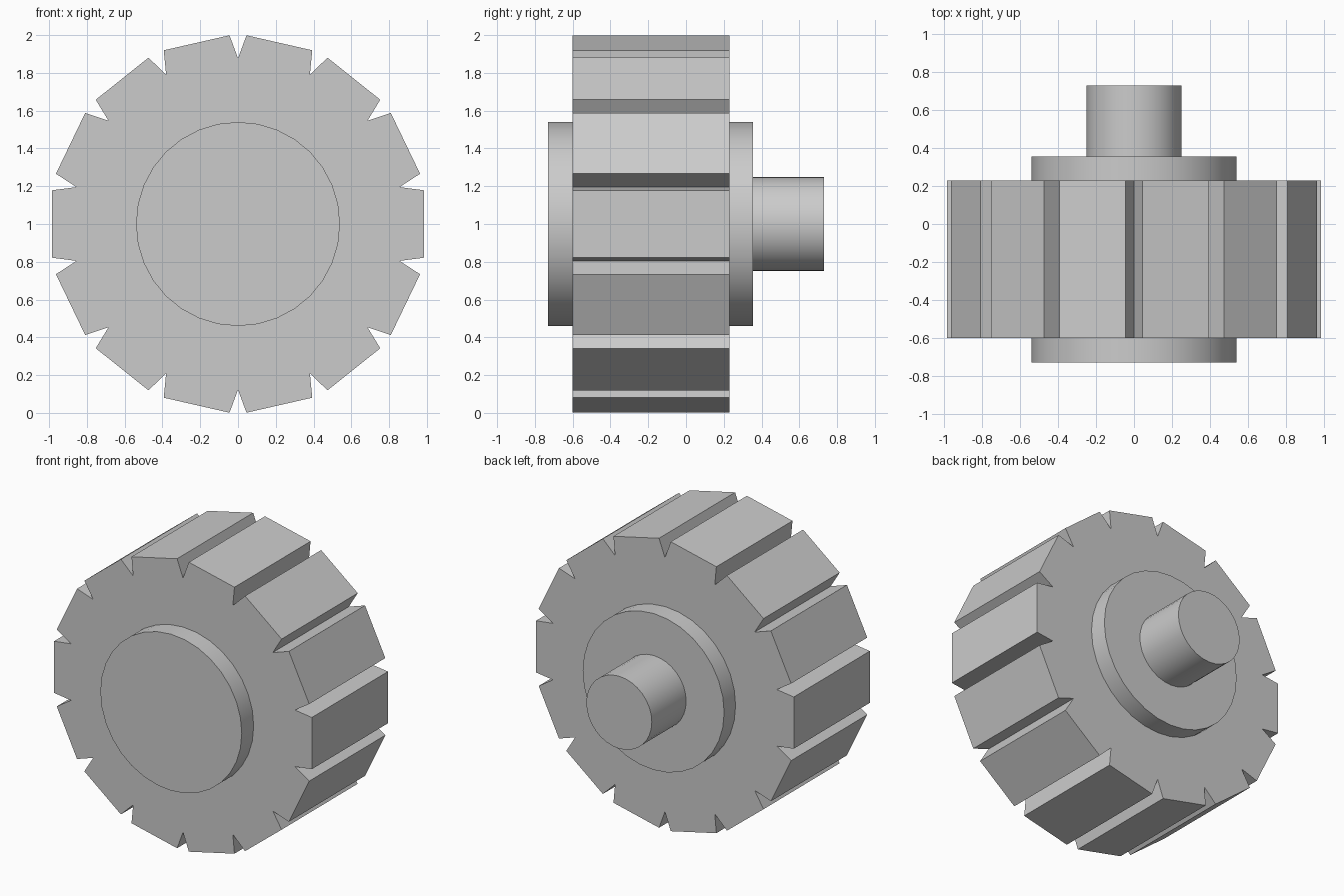
import bpy, bmesh
from math import sin, cos, pi, radians

cube = bpy.data.objects.get("Cube")
if cube:
    bpy.data.objects.remove(cube)

# Plain grey for every part
GREY = (0.6, 0.6, 0.6, 1)
grey = bpy.data.materials.new("grey")
grey.use_nodes = True
grey.diffuse_color = GREY
grey.node_tree.nodes["Principled BSDF"].inputs["Base Color"].default_value = GREY

CENTRE_Z = 1.0


def prism(name, profile, y0, y1):
    """Extrude a (radius, angle from top) profile along y."""
    bm = bmesh.new()
    verts = [bm.verts.new((r * sin(a), y0, CENTRE_Z + r * cos(a))) for r, a in profile]
    face = bm.faces.new(verts)
    new = bmesh.ops.extrude_face_region(bm, geom=[face])["geom"]
    bmesh.ops.translate(bm, vec=(0, y1 - y0, 0),
                        verts=[v for v in new if isinstance(v, bmesh.types.BMVert)])
    bmesh.ops.recalc_face_normals(bm, faces=bm.faces)
    mesh = bpy.data.meshes.new(name)
    bm.to_mesh(mesh)
    bm.free()
    mesh.materials.append(grey)
    obj = bpy.data.objects.new(name, mesh)
    bpy.context.collection.objects.link(obj)
    return obj


def disc(name, radius, y0, y1, sides=32):
    """Round part with smooth walls and sharp rims."""
    obj = prism(name, [(radius, 2 * pi * i / sides) for i in range(sides)], y0, y1)
    bpy.ops.object.select_all(action="DESELECT")
    obj.select_set(True)
    bpy.context.view_layer.objects.active = obj
    bpy.ops.object.shade_smooth_by_angle(angle=radians(30))


# Drum with flat teeth separated by narrow V grooves
TEETH = 14
step = 2 * pi / TEETH
half_groove = step * 0.1
rim = []
for i in range(TEETH):
    a = i * step
    rim += [(1.0, a - half_groove), (0.877, a), (1.0, a + half_groove)]
prism("toothed_drum", rim, -0.60, 0.23)

# Raised hubs on both faces and the rear shaft
disc("front_hub", 0.54, -0.73, -0.60)
disc("rear_hub", 0.54, 0.23, 0.355)
disc("rear_shaft", 0.25, 0.355, 0.73)
